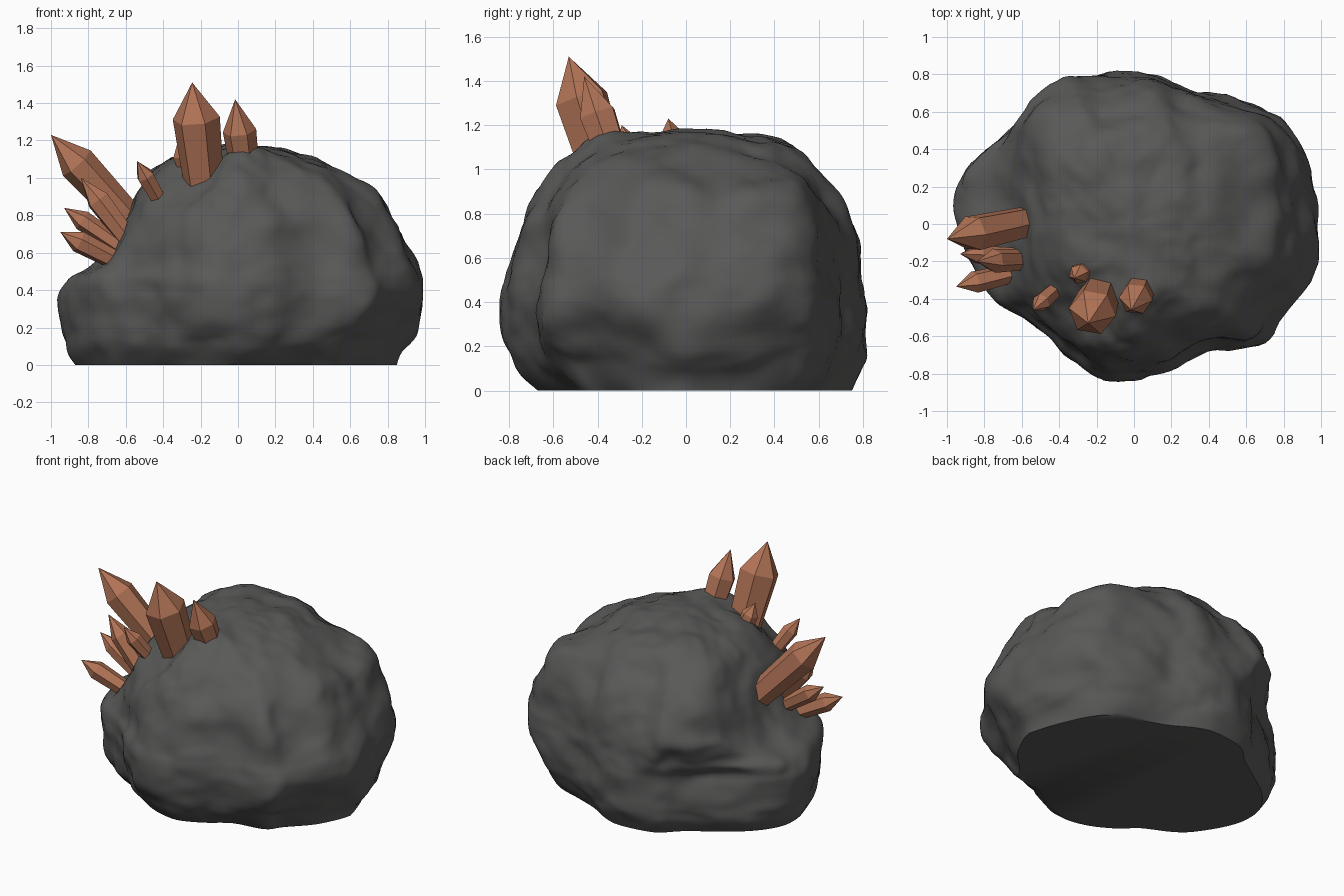
import bpy, bmesh, math
from mathutils import Vector, noise

if "Cube" in bpy.data.objects:
    bpy.data.objects.remove(bpy.data.objects["Cube"])


def material(name, color):
    m = bpy.data.materials.new(name)
    m.diffuse_color = (*color, 1)
    m.use_nodes = True
    m.node_tree.nodes["Principled BSDF"].inputs["Base Color"].default_value = m.diffuse_color
    return m


def finish(name, bm, mat, smooth):
    bmesh.ops.recalc_face_normals(bm, faces=bm.faces)
    for f in bm.faces:
        f.smooth = smooth
    me = bpy.data.meshes.new(name)
    bm.to_mesh(me)
    bm.free()
    me.materials.append(mat)
    ob = bpy.data.objects.new(name, me)
    bpy.context.collection.objects.link(ob)
    return ob


def resample(rows, steps, closed):
    """Catmull-Rom through rows of numbers."""
    n, out = len(rows), []
    get = lambda i: rows[i % n] if closed else rows[max(0, min(n - 1, i))]
    for i in range(n if closed else n - 1):
        for s in range(steps):
            t = s / steps
            out.append([0.5 * (2 * b + (c - a) * t + (2 * a - 5 * b + 4 * c - d) * t * t
                               + (3 * b - a - 3 * c + d) * t ** 3)
                        for a, b, c, d in zip(get(i - 1), get(i), get(i + 1), get(i + 2))])
    return out if closed else out + [list(rows[-1])]


rock_mat = material("dark_stone", (0.1, 0.1, 0.098))
crystal_mat = material("copper_crystal", (0.45, 0.175, 0.095))

# Boulder: z, then reach to left, right, front, back
levels = [(0, .87, .85, .67, .75), (.1, .93, .88, .77, .81), (.2, .95, .93, .83, .83),
          (.35, .96, .98, .84, .80), (.45, .90, .98, .83, .79), (.53, .77, .96, .80, .78),
          (.65, .66, .92, .77, .77), (.8, .60, .84, .73, .74), (.9, .54, .77, .68, .67),
          (1.0, .46, .60, .61, .59), (1.1, .35, .42, .52, .48), (1.15, .22, .30, .43, .34),
          (1.17, .11, .18, .25, .17), (1.175, .02, .03, .04, .03)]
# Boulder plan outline, normalised to a unit square
plan = [(1, 0), (.97, .3), (.89, .58), (.76, .75), (.5, .84), (.3, .9), (.12, .98),
        (-.05, 1), (-.3, .95), (-.45, .8), (-.64, .65), (-.84, .48), (-.97, .28),
        (-1, .08), (-.95, -.15), (-.82, -.42), (-.7, -.55), (-.5, -.68), (-.38, -.82),
        (-.2, -.95), (0, -1), (.2, -.94), (.4, -.82), (.68, -.77), (.78, -.62),
        (.92, -.4), (.98, -.2)]

bm = bmesh.new()
rings = []
outline = resample(plan, 5, True)
for z, left, right, front, back in resample(levels, 5, False):
    upper = max(0, min(1, (z - .4) / .25))
    lower = max(0, 1 - z / .3)
    ring = []
    for px, py in outline:
        # upper body squarer on its left, base cut back on its right corners
        diagonal = abs(math.sin(2 * math.atan2(py, px)))
        k = 1 + diagonal * ((.3 if py > 0 else .14) * upper if px < 0 else -.09 * lower)
        x, y = max(-1, px * k), max(-1, min(1, py * k))
        ring.append(bm.verts.new((x * (right if x > 0 else left),
                                  y * (back if y > 0 else front), z)))
    rings.append(ring)
n = len(outline)
for a, b in zip(rings, rings[1:]):
    for i in range(n):
        bm.faces.new((a[i], a[(i + 1) % n], b[(i + 1) % n], b[i]))
bm.faces.new(rings[-1])
bmesh.ops.recalc_face_normals(bm, faces=bm.faces)
bm.normal_update()

# Lumps and small chips, and the hollow the top crystals grow from
hollow = Vector((-.2, -.4, 1.08))
for v in bm.verts:
    p, nrm = v.co.copy(), v.normal.copy()
    d = .045 * noise.noise(p * 3.2 + Vector((4, 1, 7)))
    d += .026 * noise.noise(p * 6) + .008 * noise.noise(p * 15)
    d -= .065 * math.exp(-((p - hollow).length / .24) ** 2)
    v.co = p + nrm * d * min(1, p.z / .12)
    v.co.z = max(0, v.co.z)
bm.faces.new(list(reversed(rings[0])))
boulder = finish("boulder", bm, rock_mat, True)
bpy.context.view_layer.objects.active = boulder
boulder.select_set(True)
bpy.ops.object.shade_smooth_by_angle(angle=math.radians(45))


# Six-sided crystals: slightly flared shaft with a pointed tip
def crystal(name, base, tip, radius, turn=0.0, shoulder=.66):
    base, tip = Vector(base), Vector(tip)
    axis = tip - base
    rot = axis.to_track_quat('Z', 'Y')
    bm = bmesh.new()
    hexes = []
    for t, r in ((0, .84), (shoulder, 1)):
        hexes.append([bm.verts.new(base + axis * t + rot @ Vector(
            (radius * r * math.cos(turn + i * math.pi / 3),
             radius * r * math.sin(turn + i * math.pi / 3), 0))) for i in range(6)])
    point = bm.verts.new(tip)
    lo, hi = hexes
    bm.faces.new(lo)
    for i in range(6):
        j = (i + 1) % 6
        bm.faces.new((lo[i], lo[j], hi[j], hi[i]))
        bm.faces.new((hi[i], hi[j], point))
    finish(name, bm, crystal_mat, False)


crystal("crystal_top_large", (-.18, -.36, .95), (-.245, -.53, 1.51), .128, .2)
crystal("crystal_top_medium", (.04, -.32, 1.02), (-.015, -.46, 1.42), .09, .3, .58)
crystal("crystal_top_small", (-.25, -.23, .98), (-.32, -.29, 1.2), .055, .1)
crystal("crystal_corner_small", (-.41, -.34, .86), (-.54, -.46, 1.09), .05, .4)
crystal("crystal_side_large", (-.54, .02, .73), (-1.0, -.08, 1.23), .1, .3, .7)
crystal("crystal_side_medium", (-.57, -.19, .65), (-.84, -.2, 1.0), .065, .1)
crystal("crystal_side_slim", (-.58, -.17, .6), (-.93, -.16, .84), .055, .5, .72)
crystal("crystal_side_low", (-.6, -.25, .53), (-.95, -.335, .71), .06, .2, .72)
